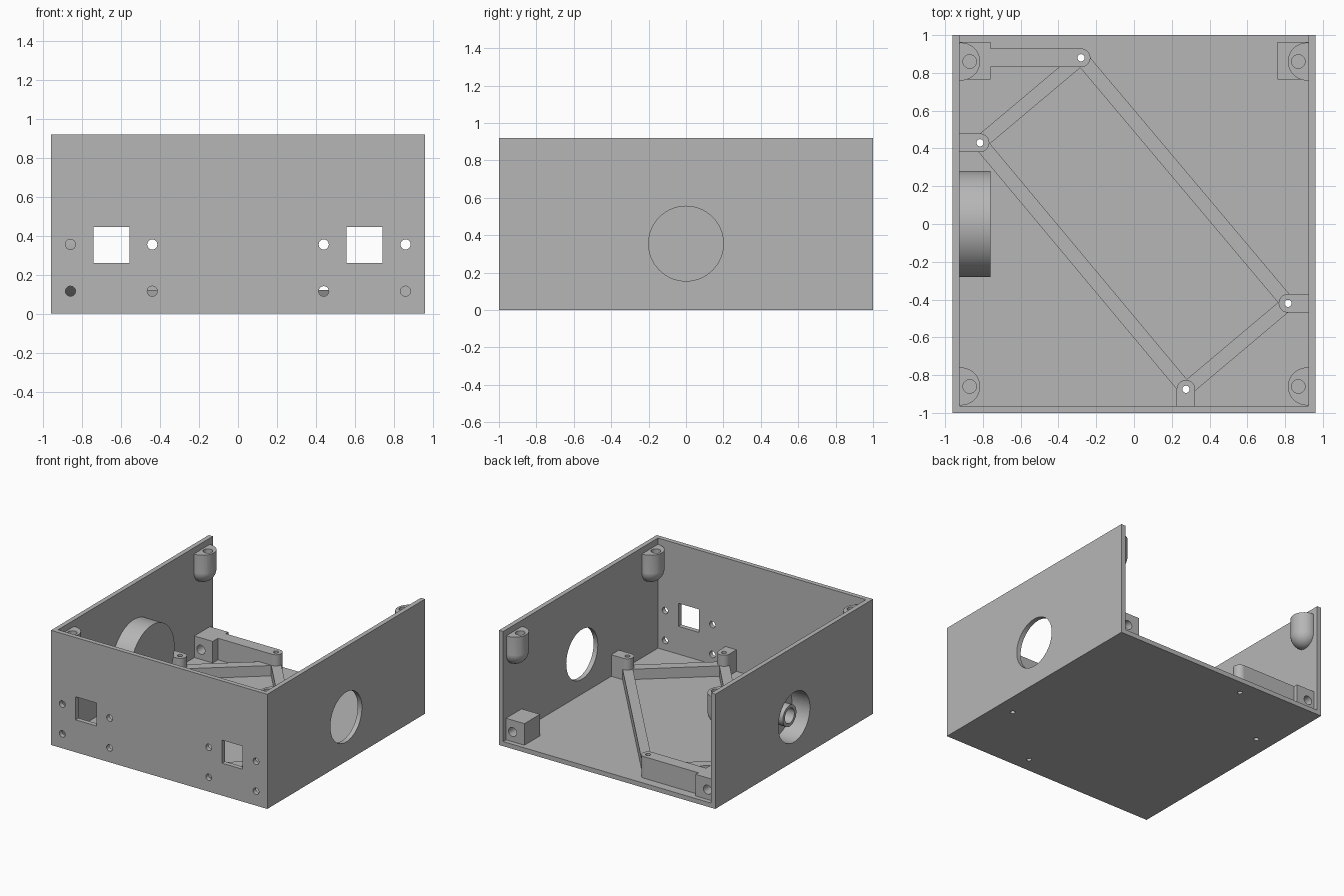
import bpy
from math import atan2, pi, radians
from mathutils import Vector

if "Cube" in bpy.data.objects:
    bpy.data.objects.remove(bpy.data.objects["Cube"], do_unlink=True)

W, D, H, T = 0.96, 1.0, 0.92, 0.037   # half width, half depth, height, wall
IN = W - T                            # inner face of side walls
TOP = 0.21                            # top of posts and blocks
HOLE_Z, MID_Z = 0.115, 0.355

grey = bpy.data.materials.new("plain_grey")
grey.use_nodes = True
grey.diffuse_color = (0.47, 0.47, 0.47, 1)
grey.node_tree.nodes["Principled BSDF"].inputs["Base Color"].default_value = (0.47, 0.47, 0.47, 1)


def finish(name):
    ob = bpy.context.object
    ob.name = name
    ob.data.materials.append(grey)
    bpy.ops.object.transform_apply(location=True, rotation=True, scale=True)
    return ob


def box(name, lo, hi):
    lo, hi = Vector(lo), Vector(hi)
    bpy.ops.mesh.primitive_cube_add(size=1, location=(lo + hi) / 2)
    bpy.context.object.scale = hi - lo
    return finish(name)


def rod(name, a, b, r, sides=48):
    a, b = Vector(a), Vector(b)
    bpy.ops.mesh.primitive_cylinder_add(vertices=sides, radius=r, depth=(b - a).length, location=(a + b) / 2)
    bpy.context.object.rotation_euler = (b - a).to_track_quat('Z', 'Y').to_euler()
    return finish(name)


def boolean(target, tools, op='DIFFERENCE'):
    bpy.ops.object.select_all(action='DESELECT')
    bpy.context.view_layer.objects.active = target
    target.select_set(True)
    for tool in tools:
        mod = target.modifiers.new("cut", 'BOOLEAN')
        mod.operation, mod.solver, mod.object = op, 'EXACT', tool
        bpy.ops.object.modifier_apply(modifier=mod.name)
        bpy.data.objects.remove(tool, do_unlink=True)
    bpy.ops.object.shade_smooth_by_angle(angle=radians(30))
    return target


def screw_hole(p):
    return rod("cutter", (p[0], p[1], -0.1), (p[0], p[1], 0.5), 0.019, 24)


# Open-backed, open-topped shell
posts = [(-0.28, 0.88), (-0.815, 0.43), (0.275, -0.875), (0.815, -0.42)]
shell = box("case_shell", (-W, -D, 0), (W, D, H))
cuts = [box("cutter", (-IN, -D + T, T), (IN, D + 1, H + 1))]
cuts += [rod("cutter", (s * (W - 0.1), 0, MID_Z), (s * (W + 0.1), 0, MID_Z), 0.2, 64) for s in (-1, 1)]
for s in (-1, 1):
    x = s * 0.65
    cuts.append(box("cutter", (x - 0.092, -1.1, 0.26), (x + 0.092, -0.9, 0.445)))
    for dx in (-0.21, 0.21):
        for z in (HOLE_Z, MID_Z):
            cuts.append(rod("cutter", (x + dx, -1.1, z), (x + dx, -0.9, z), 0.026, 24))
cuts += [screw_hole(p) for p in posts]
boolean(shell, cuts)

# Round cup behind the side opening, with a hollow boss inside
cup = rod("side_cup", (-IN, 0, MID_Z), (-0.76, 0, MID_Z), 0.28, 96)
boolean(cup, [rod("cutter", (-1.1, 0, MID_Z), (-0.8, 0, MID_Z), 0.2, 64)])
boss = rod("cup_boss", (-0.92, 0, MID_Z), (-0.79, 0, MID_Z), 0.085)
boolean(boss, [rod("cutter", (-1.1, 0, MID_Z), (-0.84, 0, MID_Z), 0.06)])

# Lid screw bosses: half cylinders with domed undersides
for sx in (-1, 1):
    for y in (-0.86, 0.86):
        cx = sx * 0.915
        lug = rod("lid_screw_boss", (cx, y, 0.72), (cx, y, 0.87), 0.1)
        bpy.ops.mesh.primitive_uv_sphere_add(segments=48, ring_count=24, radius=0.1, location=(cx, y, 0.72))
        dome = finish("dome")
        boolean(lug, [dome], 'UNION')
        outside = box("cutter", (min(sx * IN, sx * 2), y - 1, 0), (max(sx * IN, sx * 2), y + 1, 2))
        hole = rod("cutter", (sx * 0.87, y, 0.74), (sx * 0.87, y, 1), 0.036, 32)
        boolean(lug, [outside, hole])

# Rear panel screw blocks
for s in (-1, 1):
    xs = sorted((s * 0.76, s * IN))
    block = box("rear_screw_block", (xs[0], 0.765, T), (xs[1], 0.963, TOP))
    boolean(block, [rod("cutter", (s * 0.865, 0.6, HOLE_Z), (s * 0.865, 1.1, HOLE_Z), 0.036, 32)])

# Board posts with arms that tie them to the nearest wall or block
R = 0.049
anchors = [(-0.76, 0.88), (-IN, 0.43), (0.275, -D + T), (IN, -0.42)]
for p, a in zip(posts, anchors):
    post = rod("board_post", (*p, T), (*p, TOP), R)
    wide = (0, R) if a[1] == p[1] else (R, 0)
    lo = (min(p[0], a[0]) - wide[0], min(p[1], a[1]) - wide[1], T)
    hi = (max(p[0], a[0]) + wide[0], max(p[1], a[1]) + wide[1], TOP)
    boolean(post, [box("arm", lo, hi)], 'UNION')
    boolean(post, [screw_hole(p)])

# Low ribs joining the posts in a rectangle
for i, j in ((0, 1), (1, 2), (2, 3), (3, 0)):
    a, b = Vector(posts[i]), Vector(posts[j])
    d = b - a
    a, b = a + d.normalized() * 0.03, b - d.normalized() * 0.03
    mid = (a + b) / 2
    bpy.ops.mesh.primitive_cube_add(size=1, location=(mid.x, mid.y, (T + 0.12) / 2))
    rib = bpy.context.object
    rib.scale = ((b - a).length, 0.075, 0.12 - T)
    rib.rotation_euler.z = atan2(d.y, d.x)
    finish("floor_rib")
